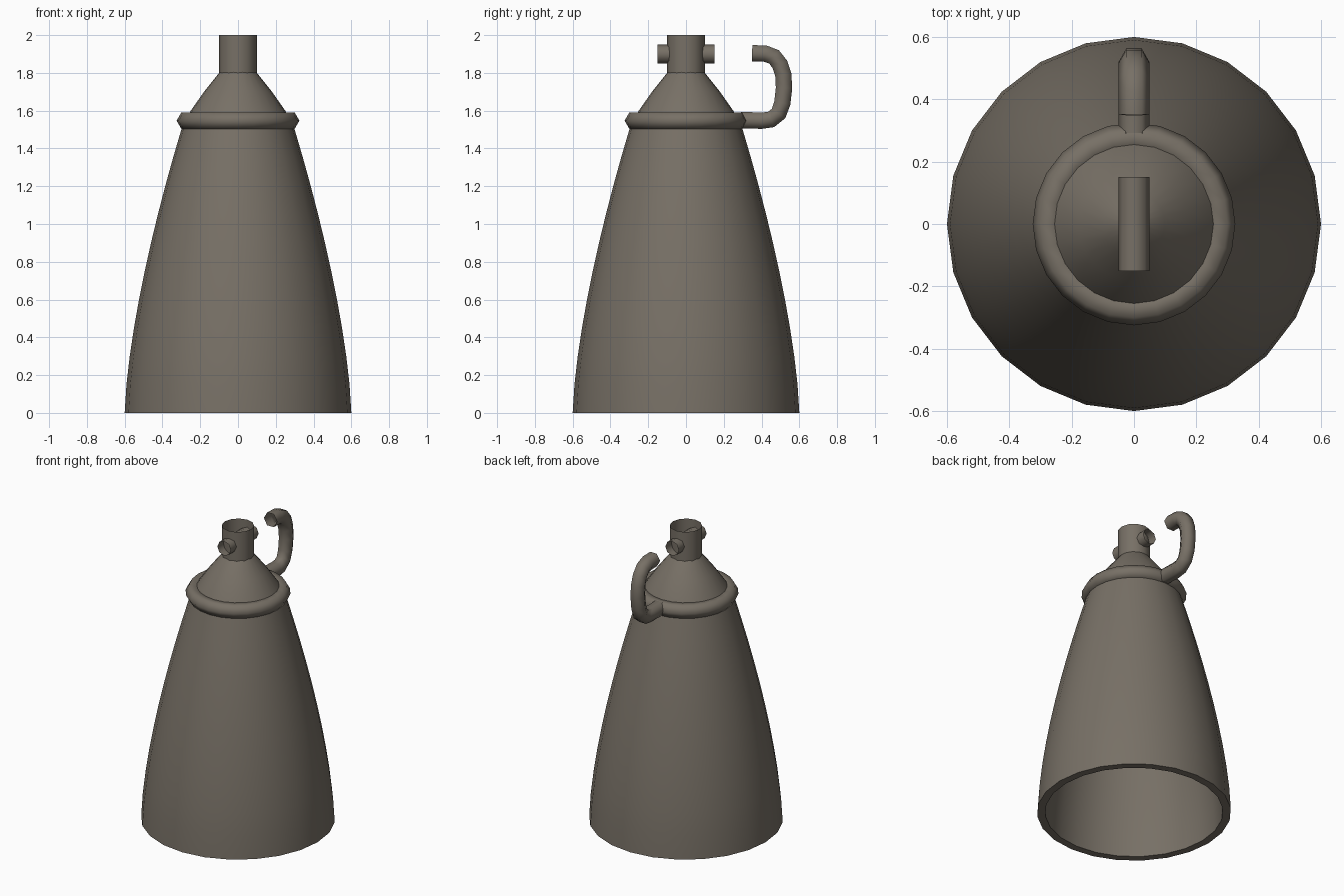
import bpy, bmesh, math

if "Cube" in bpy.data.objects:
    bpy.data.objects.remove(bpy.data.objects["Cube"])

metal = bpy.data.materials.new("dull bronze grey")
metal.diffuse_color = (0.185, 0.162, 0.132, 1)
metal.use_nodes = True
metal.node_tree.nodes["Principled BSDF"].inputs["Base Color"].default_value = metal.diffuse_color


def skin(name, rings, close_loop=False, cap_start=False, cap_end=False, angle=80):
    """Join successive rings of points into a smooth-shaded surface."""
    bm = bmesh.new()
    vr = [[bm.verts.new(p) for p in ring] for ring in rings]
    n = len(vr[0])
    pairs = list(zip(vr, vr[1:]))
    if close_loop:
        pairs.append((vr[-1], vr[0]))
    for a, b in pairs:
        for i in range(n):
            j = (i + 1) % n
            bm.faces.new((a[i], a[j], b[j], b[i]))
    if cap_start:
        bm.faces.new(vr[0])
    if cap_end:
        bm.faces.new(vr[-1])
    bmesh.ops.recalc_face_normals(bm, faces=bm.faces)
    me = bpy.data.meshes.new(name)
    bm.to_mesh(me)
    bm.free()
    me.materials.append(metal)
    me.shade_smooth()
    me.set_sharp_from_angle(angle=math.radians(angle))
    ob = bpy.data.objects.new(name, me)
    bpy.context.collection.objects.link(ob)
    return ob


def lathe(profile, sides):
    return [[(r * math.cos(2 * math.pi * i / sides),
              r * math.sin(2 * math.pi * i / sides), z)
             for i in range(sides)] for r, z in profile]


def hexagon(cx, cy, r):
    return [(cx + r * math.cos(k * math.pi / 3),
             cy + r * math.sin(k * math.pi / 3)) for k in range(6)]


# Flared hollow body open at the bottom: inner wall then outer wall
STEPS = 10
outer = [(0.6 - 0.3 * (i / STEPS) ** 1.5, 1.5 * i / STEPS) for i in range(STEPS + 1)]
inner = [(r - 0.05, z) for r, z in reversed(outer)]
skin("bell_body", lathe(inner + outer, 24), angle=40)

# Conical shoulder whose tip closes the bottom of the neck
skin("shoulder", lathe([(0.3, 1.5), (0.25, 1.6), (0.18, 1.7), (0.1, 1.8),
                        (0.04, 1.86), (0.005, 1.88)], 24), cap_end=True)

# Collar ring at the shoulder
skin("collar_ring", lathe(hexagon(0.275, 1.547, 0.05), 24), close_loop=True)

# Open neck tube
skin("neck_tube", lathe([(0.1, 1.8), (0.1, 2.0)], 12))

# Cross pin through the neck
skin("cross_pin", [[(0.05 * math.cos(k * math.pi / 4), y,
                     1.9 + 0.05 * math.sin(k * math.pi / 4))
                    for k in range(8)] for y in (-0.15, 0.15)])

# Curled hook at the back: hexagonal section swept along a path in the yz plane
path = [(0.29, 1.55), (0.40, 1.547), (0.45, 1.553), (0.49, 1.585),
        (0.51, 1.64), (0.519, 1.72), (0.515, 1.79), (0.497, 1.845),
        (0.466, 1.885), (0.42, 1.902), (0.35, 1.904)]
rings = []
for i, (y, z) in enumerate(path):
    a, b = path[max(i - 1, 0)], path[min(i + 1, len(path) - 1)]
    ty, tz = b[0] - a[0], b[1] - a[1]
    length = math.hypot(ty, tz)
    ny, nz = -tz / length, ty / length
    rings.append([(u, y + v * ny, z + v * nz) for u, v in hexagon(0, 0, 0.05)])
skin("back_hook", rings)
